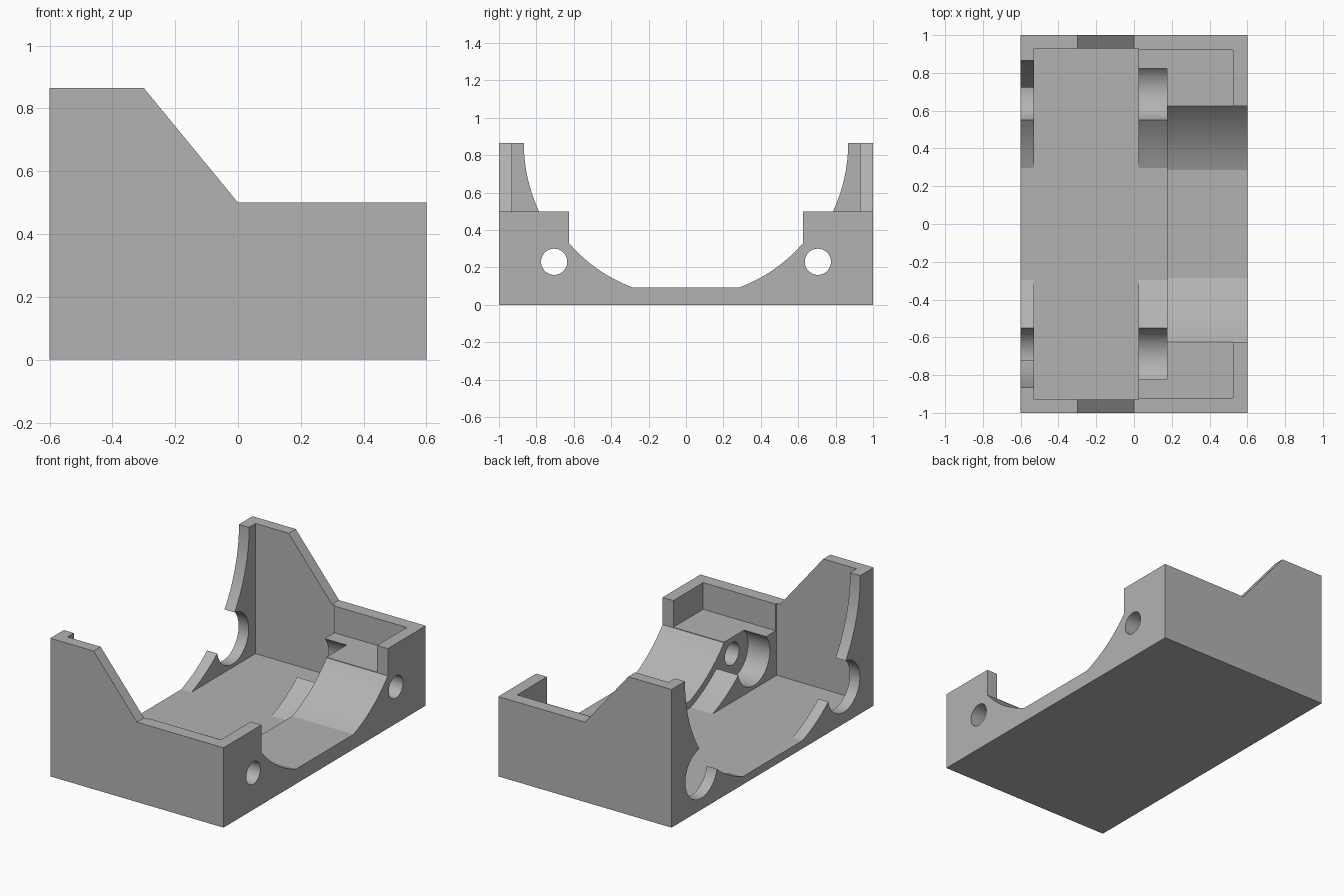
import bpy, bmesh
from math import sin, cos, pi, sqrt, asin

cube = bpy.data.objects.get("Cube")
if cube:
    bpy.data.objects.remove(cube, do_unlink=True)

HOLE_Y, HOLE_Z = 0.705, 0.23
ARC_Z = 0.865


def prism(name, points, axis, start, end):
    """Extrude a 2D outline along x (points are y,z) or y (points are x,z)."""
    bm = bmesh.new()
    if axis == 'x':
        verts = [bm.verts.new((start, a, b)) for a, b in points]
        step = (end - start, 0, 0)
    else:
        verts = [bm.verts.new((a, start, b)) for a, b in points]
        step = (0, end - start, 0)
    face = bm.faces.new(verts)
    new = bmesh.ops.extrude_face_region(bm, geom=[face])["geom"]
    bmesh.ops.translate(bm, vec=step, verts=[g for g in new if isinstance(g, bmesh.types.BMVert)])
    bmesh.ops.recalc_face_normals(bm, faces=bm.faces)
    mesh = bpy.data.meshes.new(name)
    bm.to_mesh(mesh)
    bm.free()
    obj = bpy.data.objects.new(name, mesh)
    bpy.context.collection.objects.link(obj)
    return obj


def rect(y0, y1, z0, z1):
    return [(y0, z0), (y1, z0), (y1, z1), (y0, z1)]


def circle(y, z, r, n=48):
    return [(y + r * cos(2 * pi * i / n), z + r * sin(2 * pi * i / n)) for i in range(n)]


def cradle(radius, floor, half_width, n=24):
    """Round trough with a flat bottom and straight upper sides."""
    a0 = asin(sqrt(radius ** 2 - (ARC_Z - floor) ** 2) / radius)
    a1 = asin(half_width / radius)
    angles = [a0 + (a1 - a0) * i / n for i in range(n + 1)]
    side = [(radius * sin(a), ARC_Z - radius * cos(a)) for a in angles]
    side.append((half_width, 1.2))
    return [(-y, z) for y, z in reversed(side)] + side


# Solid body with the raised end and sloping shoulder
body = prism("cradle_body", [(-0.6, 0), (0.6, 0), (0.6, 0.5), (0, 0.5), (-0.3, 0.865), (-0.6, 0.865)],
             'y', -1, 1)

# Main cavity, wide trough through the end wall, narrow trough through the front block
cutters = [
    prism("cavity_cutter", rect(-0.93, 0.93, 0.05, 1.3), 'x', -0.53, 0.023),
    prism("wide_trough_cutter", cradle(0.867, 0.05, 0.8669), 'x', -0.7, 0.175),
    prism("narrow_trough_cutter", cradle(0.823, 0.093, 0.625), 'x', 0.1, 0.7),
]
# Shelf pockets, bearing seats and shaft holes on both sides
for s in (-1, 1):
    lo, hi = sorted((s * 0.5, s * 0.92))
    cutters += [
        prism("pocket_cutter", rect(lo, hi, 0.333, 1.25), 'x', -0.1, 0.525),
        prism("bearing_seat_cutter", circle(s * HOLE_Y, HOLE_Z, 0.158), 'x', -0.75, 0.175),
        prism("shaft_hole_cutter", circle(s * HOLE_Y, HOLE_Z, 0.07), 'x', 0.1, 0.75),
    ]

bpy.context.view_layer.objects.active = body
for cutter in cutters:
    cutter.hide_render = True
    mod = body.modifiers.new("cut", 'BOOLEAN')
    mod.operation = 'DIFFERENCE'
    mod.solver = 'EXACT'
    mod.object = cutter
    bpy.ops.object.modifier_apply(modifier=mod.name)
    bpy.data.objects.remove(cutter, do_unlink=True)

# Single grey material
mat = bpy.data.materials.new("plain_grey")
mat.use_nodes = True
grey = (0.45, 0.45, 0.45, 1)
mat.diffuse_color = grey
mat.node_tree.nodes["Principled BSDF"].inputs["Base Color"].default_value = grey
body.data.materials.clear()
body.data.materials.append(mat)

bpy.ops.object.select_all(action='DESELECT')
body.select_set(True)
bpy.ops.object.shade_smooth_by_angle(angle=pi / 9)
